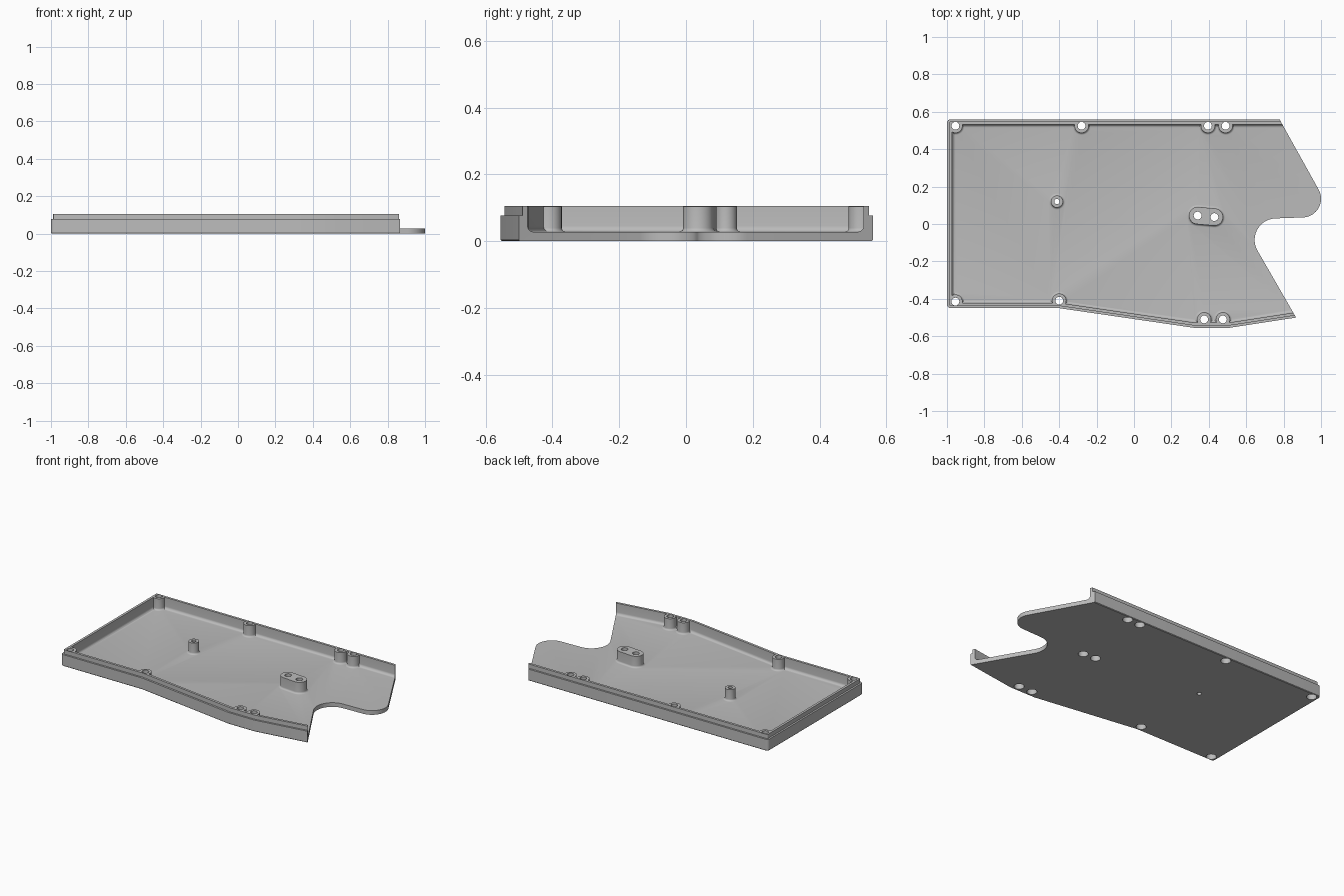
import bpy, bmesh, math
from mathutils import Vector

cube = bpy.data.objects.get("Cube")
if cube:
    bpy.data.objects.remove(cube, do_unlink=True)

FLOOR, STEP, TOP = 0.028, 0.077, 0.105     # floor top, outer wall top, lip top
LIP, INNER, FILLET, ROUND = 0.012, 0.028, 0.018, 0.02

grey = bpy.data.materials.new("plain grey")
grey.use_nodes = True
grey.diffuse_color = (0.5, 0.5, 0.5, 1)
grey.node_tree.nodes["Principled BSDF"].inputs["Base Color"].default_value = (0.5, 0.5, 0.5, 1)


def loft(name, layers):
    """Closed solid through a list of (outline, height) layers."""
    bm = bmesh.new()
    rings = [[bm.verts.new((p[0], p[1], z)) for p in outline] for outline, z in layers]
    for low, high in zip(rings, rings[1:]):
        n = len(low)
        for i in range(n):
            j = (i + 1) % n
            bm.faces.new((low[i], low[j], high[j], high[i]))
    bm.faces.new(rings[0][::-1])
    bm.faces.new(rings[-1])
    bmesh.ops.remove_doubles(bm, verts=bm.verts, dist=1e-5)
    bmesh.ops.recalc_face_normals(bm, faces=bm.faces)
    mesh = bpy.data.meshes.new(name)
    bm.to_mesh(mesh)
    bm.free()
    mesh.materials.append(grey)
    obj = bpy.data.objects.new(name, mesh)
    bpy.context.collection.objects.link(obj)
    return obj


def boolean(target, tool, operation, keep=False):
    mod = target.modifiers.new("cut", 'BOOLEAN')
    mod.operation, mod.solver, mod.object = operation, 'EXACT', tool
    bpy.context.view_layer.objects.active = target
    bpy.ops.object.modifier_apply(modifier=mod.name)
    if not keep:
        bpy.data.objects.remove(tool, do_unlink=True)


def arc(centre, r, start, end, n=16):
    angles = [math.radians(start + (end - start) * i / n) for i in range(n + 1)]
    return [(centre[0] + r * math.cos(a), centre[1] + r * math.sin(a)) for a in angles]


def stadium(a, b, r):
    """Circle, or two joined half circles around a and b."""
    d = Vector(b) - Vector(a)
    t = math.degrees(math.atan2(d.y, d.x)) if d.length else 0
    return arc(b, r, t - 90, t + 90) + arc(a, r, t + 90, t + 270)


# Wall outline, running past the open end which is trimmed later
WALLS = [Vector(p) for p in [(-1, -.45), (-.4, -.45), (.32, -.555), (.51, -.555),
                             (1.3, -.434), (1.3, .56), (-1, .56)]]


def inset(d):
    """Wall outline moved inwards by d, with the closed end's corners rounded."""
    out = []
    for i, p in enumerate(WALLS):
        closed = p.x < -0.99
        m = max(d, ROUND) if closed else d
        e1 = (p - WALLS[i - 1]).normalized()
        e2 = (WALLS[(i + 1) % len(WALLS)] - p).normalized()
        n1, n2 = Vector((-e1.y, e1.x)), Vector((-e2.y, e2.x))
        c = p + (n1 + n2) * m / (1 + n1.dot(n2))
        if closed:
            start = 180 if p.y < 0 else 90
            out += arc(c, max(ROUND - d, 0), start, start + 90, 6)
        else:
            out.append(c)
    return out


# Tray: floor, stepped wall and inner fillet in one loft
profile = [(.004, 0), (0, .004), (0, STEP), (LIP, STEP), (LIP, TOP), (INNER, TOP)]
for i in range(7):
    a = math.radians(15 * i)
    profile.append((INNER + FILLET * (1 - math.cos(a)), FLOOR + FILLET * (1 - math.sin(a))))
tray = loft("case_tray", [(inset(d), z) for d, z in profile])

# Open end: slanted edge with a rounded tongue and a rounded notch
end = [(.93, -.61), (1.5, -.61), (1.5, .7), (.70, .7)]
end += arc((.90, .135), .1, 28.6, -86) + arc((.76, -.085), .115, 94, 208)
boolean(tray, loft("end_cutter", [(end, -.1), (end, .3)]), 'DIFFERENCE')

# Screw posts: start, end, radius, hole radius, counterbore radius
posts = [((x, .525),) * 2 + (.038, .021, .031) for x in (-.955, -.28, .395, .49)]
posts += [(p, p, .038, .021, .031)
          for p in [(-.955, -.415), (-.4, -.41), (.375, -.51), (.475, -.51)]]
posts += [((-.412, .12),) * 2 + (.032, .014, 0),
          ((.34, .045), (.43, .037), .046, .021, .031)]

clip = loft("clip_volume", [(inset(.02), .008), (inset(.02), TOP)])
for a, b, r, hole, bore in posts:
    layers = [(stadium(a, b, r + .012), .016)]
    for i in range(6):
        t = math.radians(18 * i)
        layers.append((stadium(a, b, r + .012 * (1 - math.sin(t))),
                       FLOOR + .012 * (1 - math.cos(t))))
    layers.append((stadium(a, b, r), TOP - .001))
    post = loft("screw_post", layers)
    boolean(post, clip, 'INTERSECT', keep=True)
    boolean(tray, post, 'UNION')
bpy.data.objects.remove(clip, do_unlink=True)

# Screw holes and the counterbores underneath
for a, b, r, hole, bore in posts:
    for c in {a, b}:
        layers = [(arc(c, hole, 0, 345, 23), z) for z in (-.05, .2)]
        if bore:
            wide = arc(c, bore, 0, 345, 23)
            layers = [(wide, -.05), (wide, .045), (layers[0][0], .045), layers[1]]
        boolean(tray, loft("hole_cutter", layers), 'DIFFERENCE')

bpy.ops.object.select_all(action='DESELECT')
tray.select_set(True)
bpy.context.view_layer.objects.active = tray
bpy.ops.object.shade_smooth_by_angle(angle=math.radians(30))
